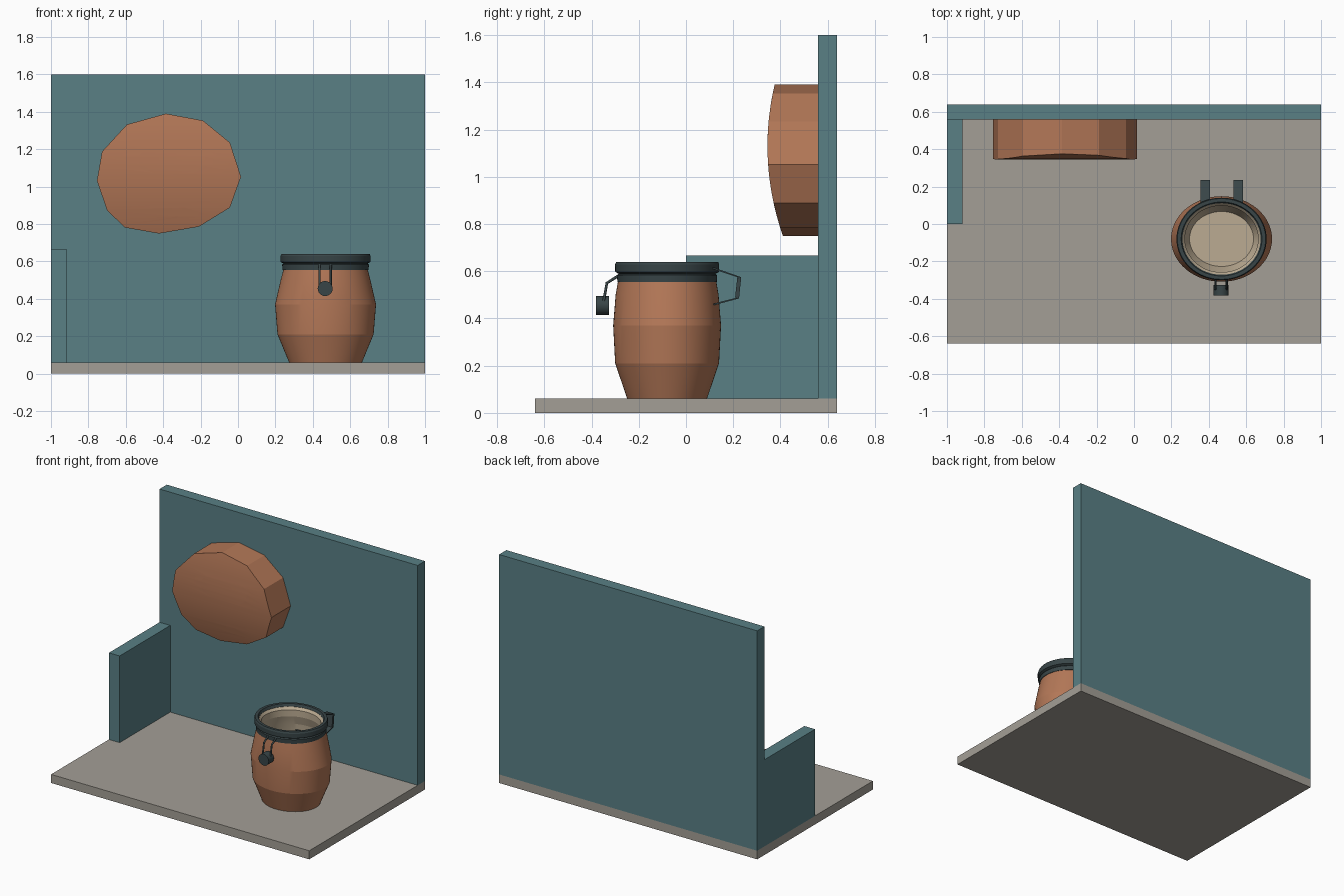
import bpy, bmesh, math
from mathutils import Vector

if "Cube" in bpy.data.objects:
    bpy.data.objects.remove(bpy.data.objects["Cube"])


def material(name, rgb):
    m = bpy.data.materials.new(name)
    m.use_nodes = True
    m.diffuse_color = (*rgb, 1)
    m.node_tree.nodes["Principled BSDF"].inputs["Base Color"].default_value = (*rgb, 1)
    return m


TEAL = material("teal wall", (0.10, 0.215, 0.235))
CLAY = material("orange clay", (0.45, 0.185, 0.095))
STONE = material("warm grey floor", (0.37, 0.345, 0.305))
CREAM = material("cream glaze", (0.50, 0.41, 0.29))
DARK = material("dark metal", (0.04, 0.06, 0.064))


def finish(name, bm, mat, smooth=None):
    bmesh.ops.recalc_face_normals(bm, faces=bm.faces)
    me = bpy.data.meshes.new(name)
    bm.to_mesh(me)
    bm.free()
    ob = bpy.data.objects.new(name, me)
    bpy.context.collection.objects.link(ob)
    me.materials.append(mat)
    bpy.ops.object.select_all(action="DESELECT")
    ob.select_set(True)
    bpy.context.view_layer.objects.active = ob
    if smooth:
        bpy.ops.object.shade_smooth_by_angle(angle=math.radians(smooth))
    return ob


def box(name, lo, hi, mat):
    bm = bmesh.new()
    bmesh.ops.create_cube(bm, size=1)
    for v in bm.verts:
        v.co = [a if c < 0 else b for a, b, c in zip(lo, hi, v.co)]
    return finish(name, bm, mat)


def turned(name, rows, mat, cap_first=False, cap_last=False, loop=False, segs=64):
    """Oval lathe: each row is (x radius, y radius, z) about the jar axis."""
    bm = bmesh.new()
    rings = []
    for rx, ry, z in rows:
        angles = [math.tau * i / segs for i in range(segs)]
        rings.append([bm.verts.new((CX + rx * math.cos(a), CY + ry * math.sin(a), z))
                      for a in angles])
    pairs = list(zip(rings, rings[1:])) + ([(rings[-1], rings[0])] if loop else [])
    for a, b in pairs:
        for i in range(segs):
            j = (i + 1) % segs
            bm.faces.new((a[i], a[j], b[j], b[i]))
    if cap_first:
        bm.faces.new(rings[0])
    if cap_last:
        bm.faces.new(rings[-1])
    return finish(name, bm, mat, 10)


def rod(name, center, rx, rz, y0, y1, mat, segs=48):
    """Oval cylinder running along y."""
    bm = bmesh.new()
    bmesh.ops.create_cone(bm, cap_ends=True, segments=segs, radius1=1, radius2=1, depth=1)
    for v in bm.verts:
        x, y, z = v.co
        v.co = (center[0] + rx * x, y0 if z < 0 else y1, center[1] + rz * y)
    return finish(name, bm, mat, 30)


def strap(name, path, x, width, thick, mat):
    """Bent flat strip: path of (y, z) points, width along x."""
    bm = bmesh.new()
    rows = [[bm.verts.new((x + s * width / 2, y, z)) for s in (-1, 1)] for y, z in path]
    for a, b in zip(rows, rows[1:]):
        bm.faces.new((a[0], a[1], b[1], b[0]))
    ob = finish(name, bm, mat)
    mod = ob.modifiers.new("thickness", "SOLIDIFY")
    mod.thickness = thick
    mod.offset = 0
    return ob


def wire(name, points, radius, mat):
    cu = bpy.data.curves.new(name, "CURVE")
    cu.dimensions = "3D"
    cu.bevel_depth = radius
    cu.bevel_resolution = 2
    cu.use_fill_caps = True
    sp = cu.splines.new("POLY")
    sp.points.add(len(points) - 1)
    for p, co in zip(sp.points, points):
        p.co = (*co, 1)
    cu.materials.append(mat)
    ob = bpy.data.objects.new(name, cu)
    bpy.context.collection.objects.link(ob)


# Room: floor slab, back wall, low side wall
box("floor_slab", (-1, -0.64, 0), (1, 0.64, 0.06), STONE)
box("back_wall", (-1, 0.56, 0.06), (1, 0.64, 1.6), TEAL)
box("side_wall", (-1, 0, 0.06), (-0.917, 0.56, 0.667), TEAL)

# Wall boulder: faceted outline with a bowed front
outline = [(-.385, 1.39), (-.187, 1.353), (-.043, 1.235), (.016, 1.053),
           (-.043, .888), (-.209, .786), (-.422, .749), (-.604, .781),
           (-.70, .872), (-.754, 1.032), (-.727, 1.187), (-.594, 1.332)]
bm = bmesh.new()
front = bm.faces.new([bm.verts.new((x, 0.345, z)) for x, z in outline])
ext = bmesh.ops.extrude_face_region(bm, geom=[front], use_keep_orig=True)
for v in ext["geom"]:
    if isinstance(v, bmesh.types.BMVert):
        v.co.y = 0.56
for i in range(1, 14):
    bmesh.ops.bisect_plane(bm, geom=bm.verts[:] + bm.edges[:] + bm.faces[:],
                           plane_co=(0, 0, 0.749 + i * 0.641 / 14), plane_no=(0, 0, 1))
for v in bm.verts:
    if v.co.y < 0.5:
        v.co.y = 0.345 + 0.45 * (v.co.z - 1.13) ** 2
boulder = finish("wall_boulder", bm, CLAY)

# Oval pocket and round through hole
cutters = [rod("pocket_cutter", (-.355, 1.147), 0.18, 0.088, 0.2, 0.465, CLAY),
           rod("hole_cutter", (-.316, .874), 0.038, 0.038, 0.2, 0.7, CLAY)]
bpy.context.view_layer.objects.active = boulder
for cutter in cutters:
    cutter.hide_render = True
    mod = boulder.modifiers.new("cut", "BOOLEAN")
    mod.object = cutter
    mod.operation = "DIFFERENCE"
    mod.solver = "EXACT"
    bpy.ops.object.modifier_apply(modifier=mod.name)
    bpy.data.objects.remove(cutter)
bpy.ops.object.select_all(action="DESELECT")
boulder.select_set(True)
bpy.ops.object.shade_smooth_by_angle(angle=math.radians(12))

# Jar: clay body, cream lining, dark rim
CX, CY = 0.468, -0.08
body = [(.195, .169, .06), (.257, .22, .21), (.27, .2285, .37), (.24, .218, .50), (.222, .206, .57)]
turned("jar_body", body, CLAY, cap_first=True)
lining = [(.171, .147, .09), (.232, .196, .21), (.245, .205, .37), (.215, .195, .50),
          (.196, .178, .56), (.196, .178, .605), (.212, .194, .625)]
turned("jar_lining", lining, CREAM, cap_first=True)
rim = [(.212, .554), (.23, .554), (.232, .583), (.224, .589), (.24, .597),
       (.241, .628), (.236, .64), (.216, .64), (.209, .624)]
turned("jar_rim", [(r, r * 0.915, z) for r, z in rim], DARK, loop=True)

# Front clasp: two wires holding a round weight
for side, x in (("right", 0.436), ("left", 0.496)):
    wire("clasp_wire_" + side,
         [(x, -0.28, 0.585), (x, -0.335, 0.55), (x, -0.352, 0.455)], 0.006, DARK)
rod("clasp_weight", (0.466, 0.455), 0.04, 0.04, -0.382, -0.326, DARK, 24)

# Rear hinge: two bent straps with thicker outer plates
for side, x in (("right", 0.381), ("left", 0.557)):
    strap("hinge_strap_" + side,
          [(0.10, 0.618), (0.231, 0.573), (0.222, 0.487), (0.10, 0.455)], x, 0.052, 0.007, DARK)
    strap("hinge_plate_" + side, [(0.225, 0.572), (0.216, 0.488)], x, 0.052, 0.016, DARK)
